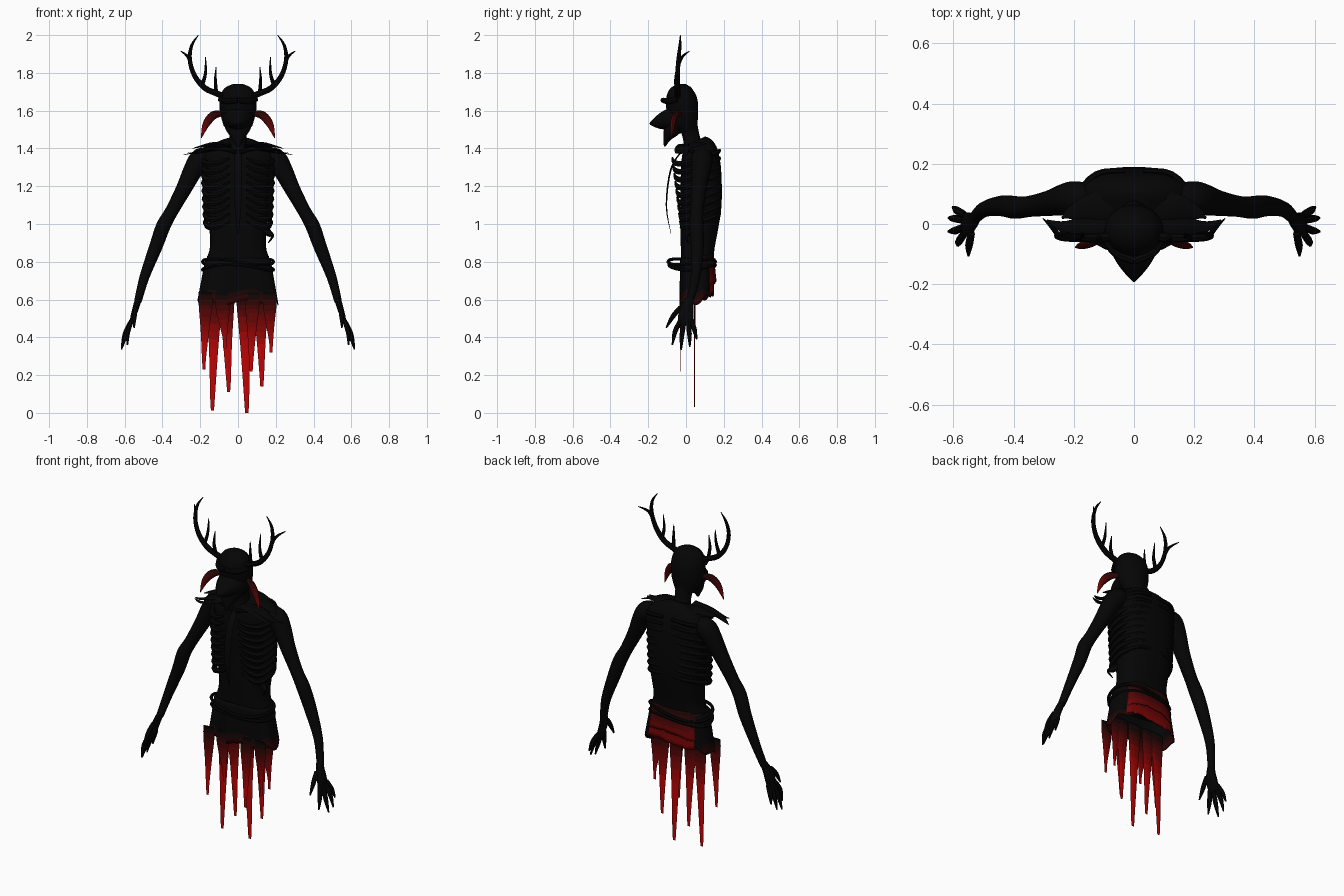
import bpy, bmesh, math, random
from mathutils import Vector

random.seed(4)


def material(name, rgb):
    m = bpy.data.materials.new(name)
    m.diffuse_color = (*rgb, 1)
    return m


# black to red ramp
RAMP = [material(f"shade_{i}", (0.0015 + 0.5 * (i / 11) ** 1.7, 0.0015, 0.0015)) for i in range(12)]


def finish(name, bm, fade=None):
    """Turn bmesh into an object; fade=(z black, z red)."""
    bmesh.ops.recalc_face_normals(bm, faces=bm.faces)
    me = bpy.data.meshes.new(name)
    bm.to_mesh(me)
    bm.free()
    for m in RAMP:
        me.materials.append(m)
    if fade:
        for p in me.polygons:
            t = (fade[0] - p.center.z) / (fade[0] - fade[1])
            p.material_index = round(11 * min(1, max(0, t)))
    ob = bpy.data.objects.new(name, me)
    bpy.context.collection.objects.link(ob)
    return ob


def squash(v, power):
    """Below 1, power turns an oval into a rounded box."""
    return math.copysign(abs(v) ** power, v)


def spline(rows, steps):
    """Catmull-Rom through rows of (x, y, z, ru, rv)."""
    out = []
    for i in range(len(rows) - 1):
        a, b, c, d = (rows[max(i - 1, 0)], rows[i], rows[i + 1], rows[min(i + 2, len(rows) - 1)])
        for k in range(steps):
            t = k / steps
            out.append([0.5 * (2 * q + (r - p) * t + (2 * p - 5 * q + 4 * r - s) * t * t
                               + (3 * q - p - 3 * r + s) * t ** 3) for p, q, r, s in zip(a, b, c, d)])
    return out + [list(rows[-1])]


def tube(name, paths, ref=(0, 1, 0), flat=1, sides=10, steps=4, mirror=False, fade=None, power=1):
    """Sweep an oval along each path; rows are (x, y, z, r) or (x, y, z, ru, rv)."""
    bm = bmesh.new()
    for rows in paths:
        rows = [tuple(r) if len(r) == 5 else (*r, r[3] * flat) for r in rows]
        pts = spline(rows, steps)
        for s in ((1, -1) if mirror else (1,)):
            rings = []
            for i, p in enumerate(pts):
                t = Vector(pts[min(i + 1, len(pts) - 1)][:3]) - Vector(pts[max(i - 1, 0)][:3])
                u = t.cross(Vector(ref)).normalized()
                v = t.cross(u).normalized()
                ring = []
                for k in range(sides):
                    a = math.tau * k / sides
                    c, d = squash(math.cos(a), power), squash(math.sin(a), power)
                    q = Vector(p[:3]) + u * c * max(p[3], .001) + v * d * max(p[4], .001)
                    ring.append(bm.verts.new((q.x * s, q.y, q.z)))
                rings.append(ring)
            for r0, r1 in zip(rings, rings[1:]):
                for k in range(sides):
                    j = (k + 1) % sides
                    bm.faces.new((r0[k], r0[j], r1[j], r1[k]))
            bm.faces.new(rings[0])
            bm.faces.new(rings[-1])
    return finish(name, bm, fade)


def cloth(name, top, bottom, a0, a1, edge, fade, n=48, rows=8):
    """Hanging sheet around the hips; top/bottom are (z, rx, ry), angle 0 is the back."""
    bm = bmesh.new()
    grid = []
    for k in range(n + 1):
        a = math.radians(a0 + (a1 - a0) * k / n)
        zb = bottom[0] + edge(a) + random.uniform(-.004, .004)
        col = []
        for j in range(rows + 1):
            t = j / rows
            rx, ry = (top[i] + (bottom[i] - top[i]) * t for i in (1, 2))
            col.append(bm.verts.new((rx * squash(math.sin(a), .7), .055 + ry * squash(math.cos(a), .7),
                                     top[0] + (zb - top[0]) * t)))
        grid.append(col)
    for c0, c1 in zip(grid, grid[1:]):
        for j in range(rows):
            bm.faces.new((c0[j], c1[j], c1[j + 1], c0[j + 1]))
    ob = finish(name, bm, fade)
    ob.modifiers.new("thickness", "SOLIDIFY").thickness = .004


# torso and neck
tube("torso", [[(0, .06, .74, .17, .085), (0, .06, .80, .17, .085), (0, .062, .88, .148, .09),
                (0, .07, .98, .152, .10), (0, .08, 1.10, .165, .108), (0, .08, 1.25, .172, .108),
                (0, .077, 1.35, .188, .10), (0, .07, 1.405, .15, .085), (0, .055, 1.44, .055, .052)]],
     sides=32, power=.75)
tube("neck", [[(0, .04, 1.38, .06, .06), (0, .03, 1.45, .045, .045), (0, .01, 1.53, .055, .05)]], sides=16)

# ribs, sternum, collar bones
ribs = []
for i in range(9):
    z, w, f = 1.34 - .042 * i, 1 - .01 * i, -.072 + .005 * i
    ribs.append([(.03, .178, z + .05, .008), (.125 * w, .166, z + .04, .010), (.186 * w, .085, z + .01, .014),
                 (.165 * w, -.01, z - .02, .014), (.10, f + .012, z - .015, .012), (.045, f, z + .01, .005)])
tube("ribs", ribs, ref=(0, 0, 1), sides=6, mirror=True, flat=1.2)
tube("sternum", [[(0, -.02, 1.39, .015), (0, -.08, 1.29, .022), (0, -.104, 1.10, .018), (0, -.08, .95, .004)]],
     flat=.2, sides=8)
tube("collar_bones", [[(.01, -.03, 1.38, .012), (.09, -.03, 1.40, .011), (.19, .03, 1.39, .014)]],
     ref=(0, 0, 1), sides=8, mirror=True)
tube("broken_rib", [[(.14, .02, .97, .02), (.165, .01, .95, .018), (.183, 0, .935, .008), (.16, .01, .90, .003)]],
     sides=6)

# ragged shoulder mantle
tube("shoulder_tatters", [
    [(.04, .01, 1.41, .04), (.15, -.005, 1.41, .035), (.23, -.01, 1.38, .02), (.29, .012, 1.365, .003)],
    [(.04, -.02, 1.42, .025), (.13, -.035, 1.40, .025), (.21, -.04, 1.375, .016), (.265, -.03, 1.38, .003)],
    [(.04, .06, 1.42, .05), (.13, .06, 1.425, .045), (.20, .04, 1.41, .025), (.24, .02, 1.40, .003)]],
    ref=(0, 0, 1), flat=.2, sides=8, mirror=True)

# arms and hands
tube("arms", [[(.14, .085, 1.35, .05), (.195, .085, 1.345, .058), (.235, .08, 1.29, .052), (.285, .068, 1.19, .042),
               (.35, .058, 1.07, .035), (.395, .055, .99, .038), (.435, .06, .88, .035), (.495, .05, .72, .026),
               (.53, .02, .59, .020)]], sides=14, mirror=True)
tube("palms", [[(.525, .025, .61, .018, .020), (.54, .005, .56, .017, .034), (.555, -.002, .51, .014, .042),
                (.568, -.002, .465, .008, .036)]], sides=10, mirror=True)
fingers = [((.54, -.03, .56), (.548, -.07, .51), (.55, -.105, .45)),
           ((.562, -.03, .49), (.582, -.058, .43), (.585, -.072, .36)),
           ((.566, -.01, .48), (.595, -.022, .41), (.617, -.025, .335)),
           ((.566, .012, .48), (.597, .018, .42), (.616, .02, .35)),
           ((.562, .03, .49), (.588, .045, .44), (.602, .056, .39))]
tube("fingers", [[(*p, r) for p, r in zip(f, (.012, .013, .004))] for f in fingers], sides=7, mirror=True)

# head: cranium, brow, snout, jaw
tube("cranium", [[(0, .01, 1.49, .055, .05), (0, -.005, 1.55, .085, .07), (0, -.02, 1.62, .098, .085),
                  (0, -.025, 1.68, .092, .078), (0, -.025, 1.72, .07, .055), (0, -.025, 1.74, .03, .025)]], sides=24)
tube("snout", [[(0, -.03, 1.56, .088, .08), (0, -.10, 1.55, .072, .055), (0, -.15, 1.538, .042, .034),
                (0, -.192, 1.53, .004, .005)]], ref=(0, 0, 1), sides=12)
tube("jaw", [[(0, -.04, 1.56, .085, .06), (0, -.075, 1.50, .065, .045), (0, -.10, 1.455, .035, .022),
              (0, -.113, 1.41, .006, .004)]], sides=12)
tube("brow", [[(.095, -.045, 1.66, .014), (.06, -.095, 1.65, .016), (0, -.122, 1.655, .014)]],
     ref=(0, 0, 1), sides=8, mirror=True)

# drooping ears
tube("ears", [[(.085, -.03, 1.585, .014), (.13, -.055, 1.575, .022), (.168, -.07, 1.53, .019),
               (.195, -.078, 1.455, .002)]], flat=.7, sides=10, steps=6, mirror=True, fade=(1.62, 1.38))

# antlers
tube("antlers", [
    [(.06, -.04, 1.67, .018), (.11, -.045, 1.69, .016), (.175, -.045, 1.72, .015), (.23, -.045, 1.785, .013),
     (.255, -.04, 1.87, .011), (.245, -.032, 1.945, .008), (.21, -.03, 2.0, .002)],
    [(.25, -.042, 1.84, .010), (.265, -.02, 1.885, .008), (.302, .018, 1.915, .002)],
    [(.19, -.045, 1.735, .011), (.172, -.04, 1.80, .008), (.172, -.03, 1.885, .002)],
    [(.115, -.045, 1.69, .011), (.12, -.055, 1.76, .008), (.116, -.05, 1.83, .002)]],
    sides=8, mirror=True)

# rope belts around the hips
for j, (z, front) in enumerate([(.80, .15), (.77, .145)]):
    loop = []
    for k in range(25):
        a = math.tau * k / 24
        loop.append((.188 * math.sin(a), .055 + (.10 if math.cos(a) > 0 else front) * math.cos(a),
                     z + .015 * math.sin(2 * a + j), .009))
    tube(f"rope_belt_{j + 1}", [loop], ref=(0, 0, 1), sides=6, steps=2)

# skirt with shorter layered back
cloth("skirt", (.82, .172, .086), (.585, .214, .09), 0, 360,
      lambda a: .05 * max(0, math.cos(a)) + .012 * math.sin(7 * a), (.66, .34))
cloth("back_flap_long", (.83, .165, .09), (.63, .20, .094), -80, 80,
      lambda a: .01 * math.sin(4 * a), (.84, .52))
cloth("back_flap_short", (.84, .155, .092), (.69, .175, .106), -60, 55,
      lambda a: .012 * math.sin(3 * a + 1), (.86, .54))

# hanging skirt strips: base x, tip x, tip z, y, half width
strips = [(-.172, -.18, .23, -.03, .036), (-.125, -.135, .012, .045, .040), (-.06, -.05, .11, .045, .040),
          (.035, .046, 0, .045, .042), (.075, .07, .22, -.03, .038), (.12, .126, .14, .045, .040),
          (.168, .175, .32, -.03, .036), (-.08, -.07, .34, -.03, .040), (.165, .175, .33, .045, .036)]
tube("skirt_strips", [[(x0, y, .64, w), (x0, y, .57, w), (x0 * .6 + x1 * .4, y, .57 - (.57 - z) * .4, w * .62),
                       (x1, y, z + .06, w * .3), (x1, y, z, w * .2)] for x0, x1, z, y, w in strips],
     flat=.14, sides=6, steps=6, fade=(.64, .34))

bpy.ops.object.select_all(action="SELECT")
bpy.context.view_layer.objects.active = bpy.data.objects["torso"]
bpy.ops.object.shade_smooth_by_angle(angle=math.radians(40))
